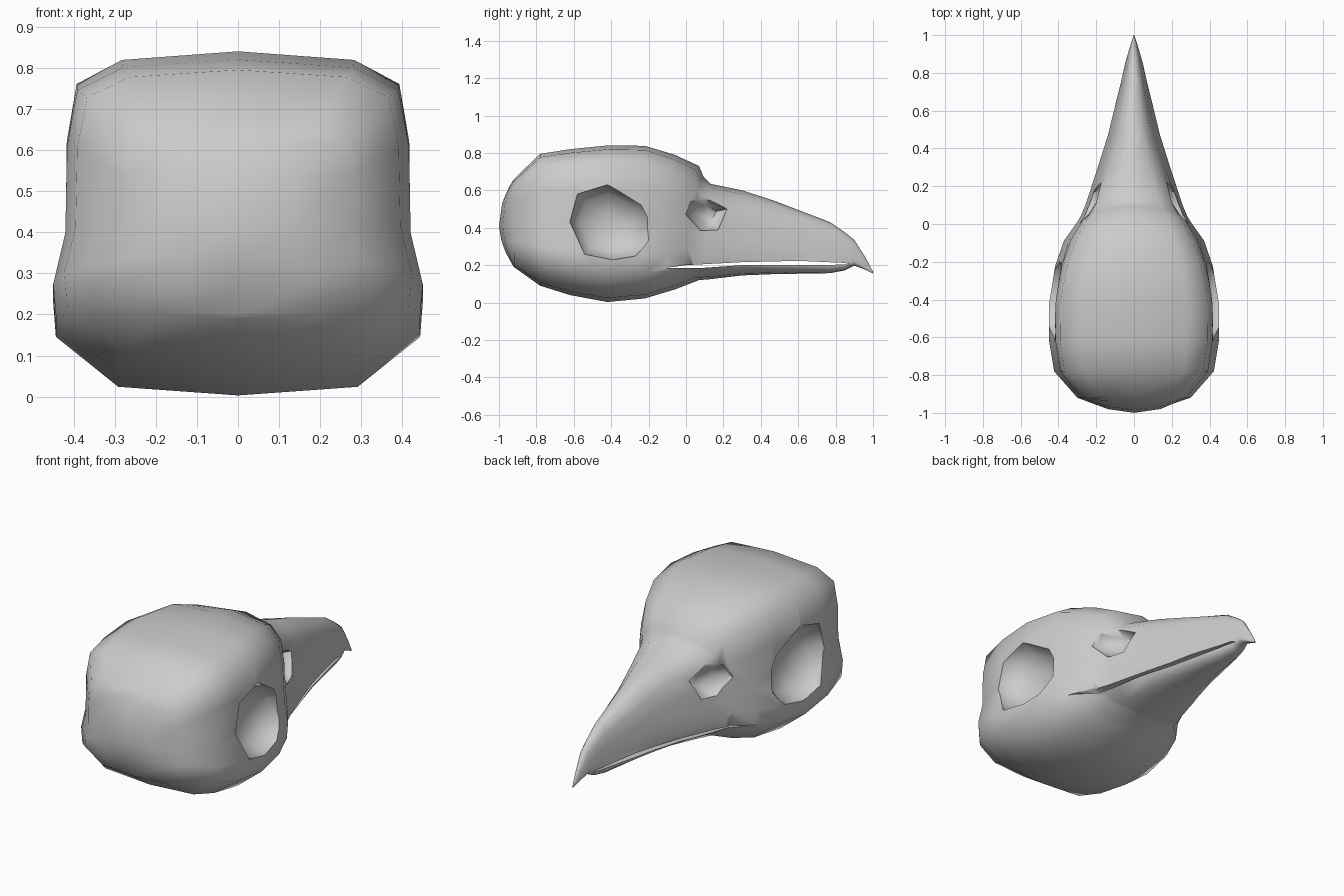
import bpy, bmesh, math

cube = bpy.data.objects.get("Cube")
if cube:
    bpy.data.objects.remove(cube, do_unlink=True)

bone = bpy.data.materials.new("bone_grey")
bone.use_nodes = True
bone.diffuse_color = (0.6, 0.6, 0.6, 1)
bone.node_tree.nodes["Principled BSDF"].inputs["Base Color"].default_value = (0.6, 0.6, 0.6, 1)


def make_object(name, bm):
    bmesh.ops.recalc_face_normals(bm, faces=bm.faces[:])
    mesh = bpy.data.meshes.new(name)
    bm.to_mesh(mesh)
    bm.free()
    mesh.materials.append(bone)
    obj = bpy.data.objects.new(name, mesh)
    bpy.context.collection.objects.link(obj)
    return obj


def loft(bm, rings):
    """Skin a list of equal closed rings, cap the last and return the loops."""
    loops = [[bm.verts.new(p) for p in ring] for ring in rings]
    n = len(loops[0])
    for a, b in zip(loops, loops[1:]):
        for i in range(n):
            j = (i + 1) % n
            bm.faces.new((a[i], a[j], b[j], b[i]))
    bm.faces.new(loops[-1])
    return loops


# Half cross-sections, from crown to underside: (share of width, share of height)
BRAIN = [(0, 1), (.67, .975), (.93, .905), (.99, .73), (1, .46), (1.07, .3), (1.05, .17), (.69, .025), (0, 0)]
BEAK = [(0, 1), (.38, .95), (.66, .82), (.83, .6), (.93, .4), (1, .2), (.96, .1), (.58, .02), (0, 0)]

# Stations along the skull: y, top, bottom, half width, beak share, sweep back at sides
STATIONS = [
    (-.92, .66, .19, .28, 0, 0), (-.78, .795, .09, .395, 0, 0),
    (-.62, .82, .04, .42, 0, 0), (-.42, .84, .003, .422, 0, 0),
    (-.22, .838, .022, .392, .1, 0), (-.06, .79, .07, .352, .25, .2),
    (.07, .73, .12, .29, .3, .7), (.095, .67, .122, .272, .4, .7),
    (.13, .635, .125, .25, .5, .5), (.30, .60, .145, .19, .8, .1),
    (.47, .545, .152, .138, 1, 0), (.77, .43, .157, .065, 1, 0),
    (.85, .375, .172, .047, 1, 0), (.90, .335, .198, .033, 1, 0),
    (.96, .24, .175, .015, 1, 0), (1.0, .165, .155, .002, 1, 0),
]


def section(y, top, bottom, width, beak, sweep):
    half = []
    for (ax, az), (bx, bz) in zip(BRAIN, BEAK):
        x, z = ax + (bx - ax) * beak, az + (bz - az) * beak
        half.append((x * width, y - sweep * (x * width) ** 2, bottom + z * (top - bottom)))
    return half + [(-x, yy, z) for x, yy, z in half[-2:0:-1]]


bm = bmesh.new()
back = loft(bm, [section(*s) for s in STATIONS])[0]

# Back of the skull: rows of quads across the first ring, bulged backwards
last = len(BRAIN) - 1
mid = (back[0].co.z + back[last].co.z) / 2
reach = back[0].co.z - mid
rows = [[back[0]] * 5]
for i in range(1, last):
    side = back[i].co
    row = [back[i]]
    for f in (.5, 0, -.5):
        bulge = .08 * (1 - f * f) * (1 - ((side.z - mid) / reach) ** 2)
        row.append(bm.verts.new((side.x * f, side.y - bulge, side.z)))
    rows.append(row + [back[-i]])
rows.append([back[last]] * 5)
for a, b in zip(rows, rows[1:]):
    for c in range(4):
        bm.faces.new(list(dict.fromkeys((a[c], a[c + 1], b[c + 1], b[c]))))
skull = make_object("skull", bm)


# Cutters: side outlines lofted inwards to a smaller floor, leaning with the beak
def cutter(name, outline, layers, lean=0):
    cy = sum(p[0] for p in outline) / len(outline)
    cz = sum(p[1] for p in outline) / len(outline)
    bm = bmesh.new()
    loops = loft(bm, [[(x - math.copysign(lean, x) * (y - cy), cy + (y - cy) * s, cz + (z - cz) * s)
                       for y, z in outline] for x, s in layers])
    bm.faces.new(loops[0])
    obj = make_object(name, bm)
    obj.hide_render = True
    return obj


SOCKET = [(-.62, .43), (-.58, .58), (-.42, .63), (-.23, .53), (-.19, .46),
          (-.19, .33), (-.27, .25), (-.39, .23), (-.54, .26)]
NOSTRIL = [(0, .47), (.03, .54), (.12, .56), (.22, .50), (.17, .39), (.08, .385)]
MOUTH = [(-.11, .185), (0, .2), (.3, .216), (.6, .223), (.85, .212), (.88, .203),
         (.6, .2), (.3, .2), (.1, .186)]

cutters = [cutter("mouth_cutter", MOUTH, [(-.6, 1), (.6, 1)])]
for side, s in (("left", 1), ("right", -1)):
    cutters.append(cutter(side + "_socket_cutter", SOCKET,
                          [(.6 * s, 1.05), (.41 * s, 1), (.34 * s, .78), (.30 * s, .35)]))
    cutters.append(cutter(side + "_nostril_cutter", NOSTRIL,
                          [(.4 * s, 1.1), (.22 * s, 1), (.165 * s, .5)], .4))

bpy.context.view_layer.objects.active = skull
skull.select_set(True)
for c in cutters:
    c.select_set(False)
    mod = skull.modifiers.new(c.name, "BOOLEAN")
    mod.operation = "DIFFERENCE"
    mod.solver = "EXACT"
    mod.object = c
    bpy.ops.object.modifier_apply(modifier=mod.name)
    bpy.data.objects.remove(c, do_unlink=True)

bpy.ops.object.shade_smooth_by_angle(angle=math.radians(58))
